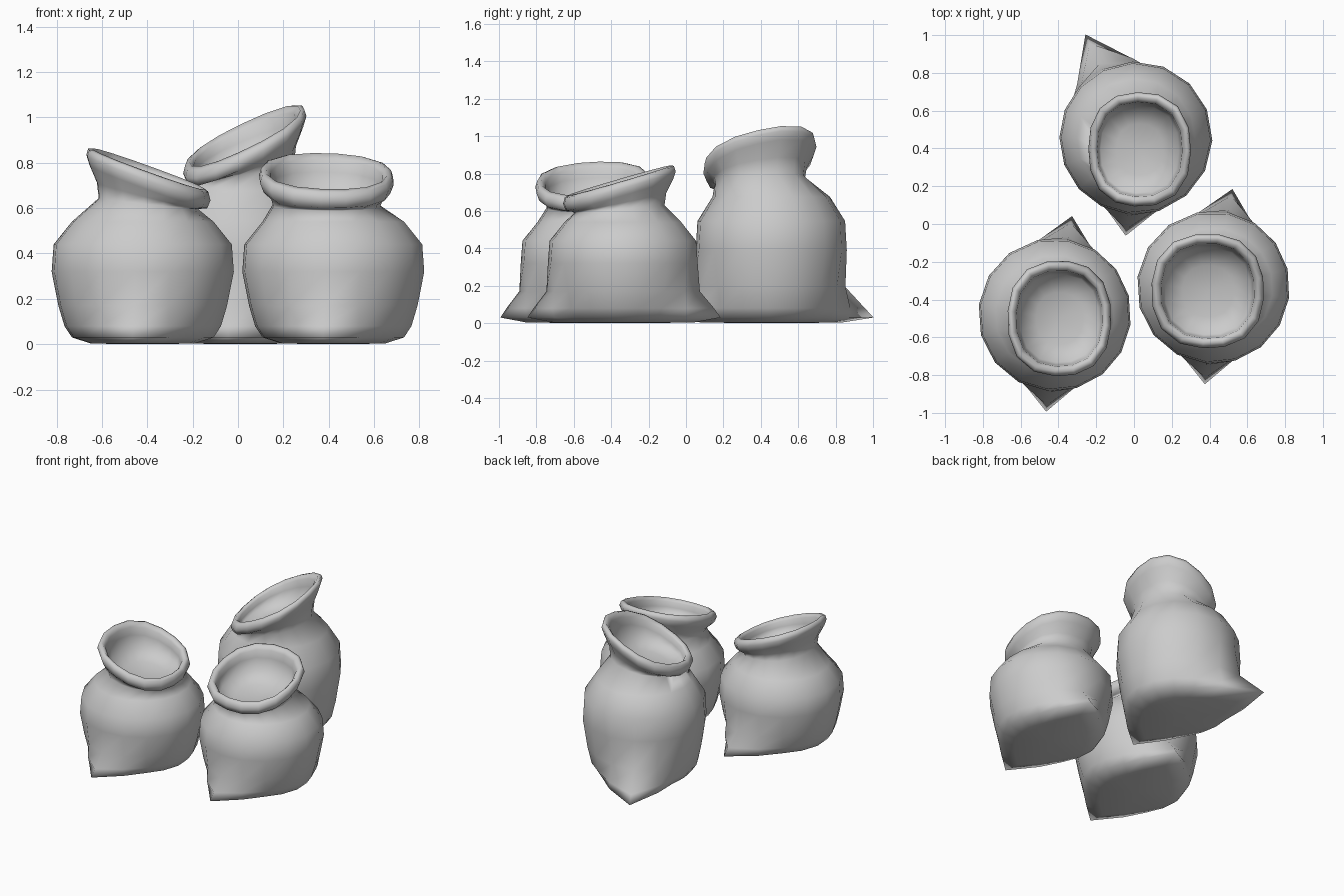
import bpy, bmesh
from math import sin, cos, radians, pi

if "Cube" in bpy.data.objects:
    bpy.data.objects.remove(bpy.data.objects["Cube"])

SEG = 16
# body rings: height, radius, pull towards the two bottom corners
BODY = [(0.003, 0.23, 0.5), (0.03, 0.315, 1.0), (0.08, 0.348, 0.8), (0.17, 0.375, 0.27),
        (0.32, 0.405, 0.0), (0.44, 0.396, 0.0), (0.54, 0.315, 0.0)]
# mouth rings: radius factor, height relative to rim, share of rim tilt
MOUTH = [(0.80, -0.115, 0.30), (0.83, -0.08, 0.70), (0.95, -0.04, 1.0), (1.0, 0.0, 1.0),
         (0.97, 0.03, 1.0), (0.90, 0.038, 1.0), (0.83, 0.015, 1.0), (0.81, -0.03, 0.9),
         (0.76, -0.09, 0.55), (0.45, -0.125, 0.4)]


def wrap(a):
    return (a + pi) % (2 * pi) - pi


def squarish(a):
    """Radius of a slightly squared circle at angle a."""
    return (abs(cos(a)) ** 2.4 + abs(sin(a)) ** 2.4) ** (-1 / 2.4)


def sack(name, centre, corners, rim, rim_size, rim_z, tilt, stretch=1.0):
    bm = bmesh.new()
    # spread vertices so one lands exactly on each corner
    a0, a1 = (radians(c[0]) for c in corners)
    n = round((a1 - a0) / (2 * pi) * SEG)
    angles = [a0 + (a1 - a0) * i / n for i in range(n)]
    angles += [a1 + (a0 + 2 * pi - a1) * i / (SEG - n) for i in range(SEG - n)]
    tips = [(0, corners[0][1]), (n, corners[1][1])]
    rings = []
    # body with two pulled-out bottom corners
    for z, r, pull in BODY:
        k = min(1.0, max(0.0, (z - 0.08) / 0.46))
        ring = []
        for i, a in enumerate(angles):
            rad = r
            for tip, reach in tips:
                d = min((i - tip) % SEG, (tip - i) % SEG)
                rad += (reach - r) * pull * (1.0, 0.36, 0.05)[d] if d < 3 else 0
            ring.append(bm.verts.new((centre[0] + rad * cos(a), centre[1] + rad * sin(a),
                                      z + (stretch - 1) * 0.54 * k)))
        rings.append(ring)
    # neck, rolled lip and inside
    for f, h, t in MOUTH:
        ring = []
        for a in angles:
            s = f * squarish(a)
            s *= 0.97
            dx, dy = s * rim_size[0] * cos(a), s * rim_size[1] * sin(a)
            z = rim_z + h + t * (tilt[0] * dx + tilt[1] * dy)
            ring.append(bm.verts.new((rim[0] + dx, rim[1] + dy, z)))
        rings.append(ring)
    for lo, hi in zip(rings, rings[1:]):
        for i in range(SEG):
            j = (i + 1) % SEG
            bm.faces.new((lo[i], lo[j], hi[j], hi[i]))
    # close the underside and the inner floor with fans
    base = bm.verts.new((centre[0], centre[1], 0))
    floor = bm.verts.new((rim[0], rim[1], rim_z - 0.135))
    for i in range(SEG):
        j = (i + 1) % SEG
        bm.faces.new((base, rings[0][j], rings[0][i]))
        bm.faces.new((floor, rings[-1][i], rings[-1][j]))
    for f in bm.faces:
        f.smooth = True
    me = bpy.data.meshes.new(name)
    bm.to_mesh(me)
    bm.free()
    ob = bpy.data.objects.new(name, me)
    bpy.context.collection.objects.link(ob)
    return ob


sack("sack_left", (-0.42, -0.48), [(80, 0.53), (265, 0.515)],
     (-0.395, -0.50), (0.283, 0.315), 0.735, (-0.36, 0.05))
sack("sack_right", (0.42, -0.335), [(79, 0.53), (265, 0.515)],
     (0.39, -0.355), (0.307, 0.312), 0.725, (-0.03, 0.29))
sack("sack_back", (0.01, 0.455), [(116, 0.61), (264, 0.52)],
     (0.03, 0.395), (0.28, 0.312), 0.88, (0.47, 0.22), 1.25)
